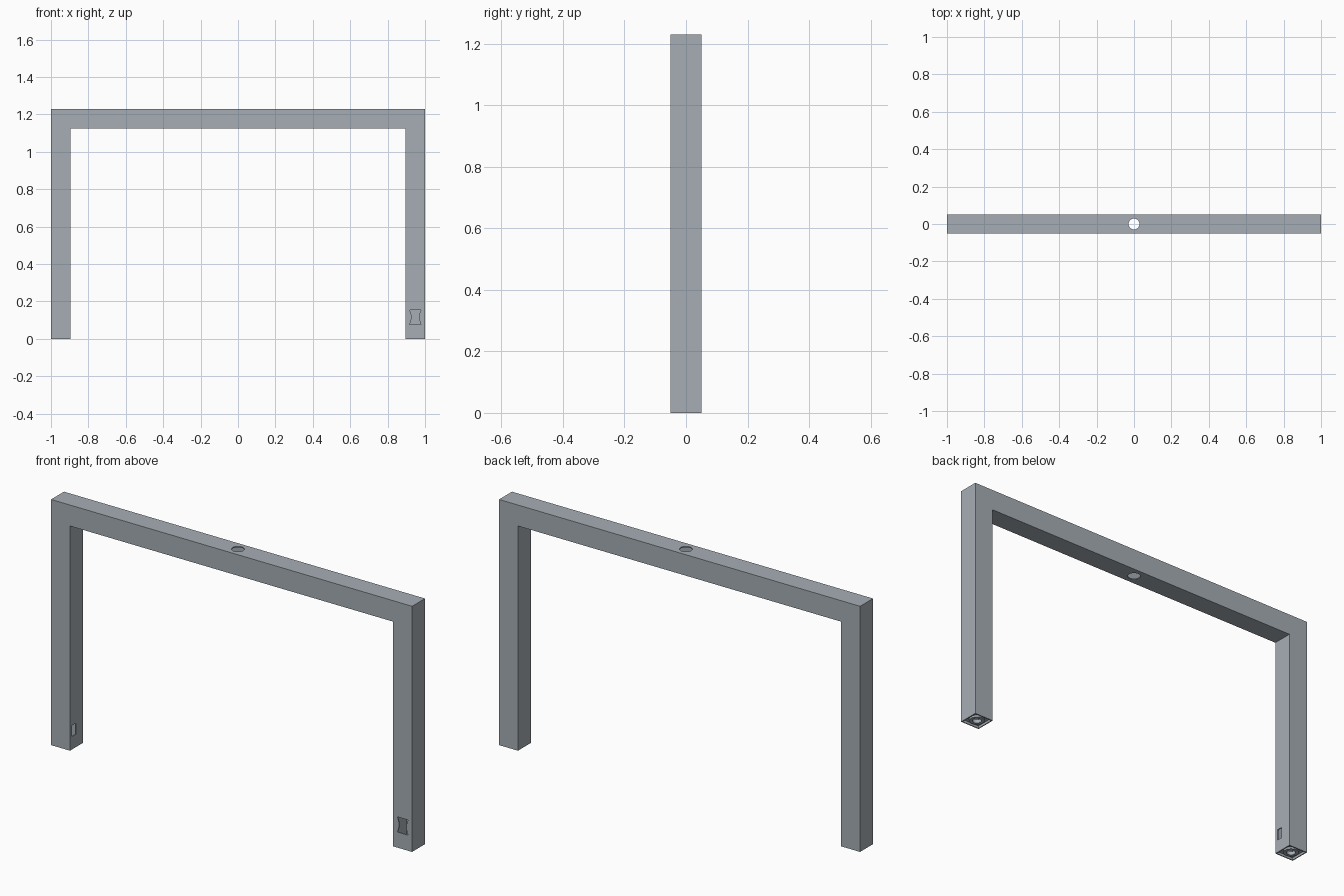
import bpy, bmesh, math

if "Cube" in bpy.data.objects:
    bpy.data.objects.remove(bpy.data.objects["Cube"])

H, W, T, WALL = 1.23, 0.105, 0.102, 0.005   # height, tube face width, tube depth, wall

# Blue-grey painted steel
steel = bpy.data.materials.new("blue_grey_steel")
steel.diffuse_color = (0.38, 0.42, 0.46, 1)
steel.use_nodes = True
steel.node_tree.nodes["Principled BSDF"].inputs["Base Color"].default_value = steel.diffuse_color


def add_object(name, bm):
    bmesh.ops.recalc_face_normals(bm, faces=bm.faces[:])
    mesh = bpy.data.meshes.new(name)
    bm.to_mesh(mesh)
    bm.free()
    mesh.materials.append(steel)
    ob = bpy.data.objects.new(name, mesh)
    bpy.context.collection.objects.link(ob)
    return ob


def prism(name, profile, y0, y1):
    """Extrude an x/z outline along y."""
    bm = bmesh.new()
    face = bm.faces.new([bm.verts.new((x, y0, z)) for x, z in profile])
    ext = bmesh.ops.extrude_face_region(bm, geom=[face])
    verts = [g for g in ext["geom"] if isinstance(g, bmesh.types.BMVert)]
    bmesh.ops.translate(bm, verts=verts, vec=(0, y1 - y0, 0))
    return add_object(name, bm)


def u_profile(inset, bottom):
    a, b = 1 - inset, 1 - W + inset
    top, under = H - inset, H - W + inset
    return [(-a, bottom), (-a, top), (a, top), (a, bottom),
            (b, bottom), (b, under), (-b, under), (-b, bottom)]


def box(name, x0, x1, y0, y1, z0, z1):
    return prism(name, [(x0, z0), (x1, z0), (x1, z1), (x0, z1)], y0, y1)


def cylinder(name, r, x, z0, z1, n=32):
    bm = bmesh.new()
    bmesh.ops.create_cone(bm, cap_ends=True, segments=n, radius1=r, radius2=r, depth=z1 - z0)
    bmesh.ops.translate(bm, verts=bm.verts[:], vec=(x, 0, (z0 + z1) / 2))
    return add_object(name, bm)


def cut(target, cutter):
    cutter.hide_render = True
    cutter.hide_viewport = True
    cutter.display_type = 'WIRE'
    mod = target.modifiers.new(cutter.name, 'BOOLEAN')
    mod.operation, mod.solver, mod.object = 'DIFFERENCE', 'EXACT', cutter


# Hollow U-shaped square tube: two legs and the top beam
frame = prism("tube_frame", u_profile(0, 0), -T / 2, T / 2)
cut(frame, prism("hollow_cutter", u_profile(WALL, -0.1), -T / 2 + WALL, T / 2 - WALL))

# Round hole through the middle of the beam
cut(frame, cylinder("beam_hole_cutter", 0.029, 0, H - 0.2, H + 0.1))

# Waisted opening in the front of the right leg
cx, cz, hw, hh, waist = 0.948, 0.116, 0.030, 0.038, 0.010
side = []
for i in range(9):
    t = -1 + i / 4
    side.append((hw - waist * math.cos(t * math.pi / 2), t * hh))
outline = [(cx + x, cz + z) for x, z in side] + [(cx - x, cz + z) for x, z in reversed(side)]
cut(frame, prism("waisted_cutter", outline, -0.1, -0.03))

# Small slot in the inner face of the left leg
cut(frame, box("slot_cutter", -0.92, -0.85, -0.035, -0.005, 0.065, 0.12))

# Recessed end plugs with a raised ring and a centre bore
for label, s in (("left", -1), ("right", 1)):
    x, h = s * (1 - W / 2), W / 2 - WALL
    plug = box(f"{label}_foot_plug", x - h, x + h, -T / 2 + WALL, T / 2 - WALL, 0.012, 0.020)
    ring = cylinder(f"{label}_foot_ring", 0.036, x, 0.002, 0.014)
    bore = cylinder(f"{label}_bore_cutter", 0.021, x, -0.05, 0.05)
    cut(plug, bore)
    cut(ring, bore)
